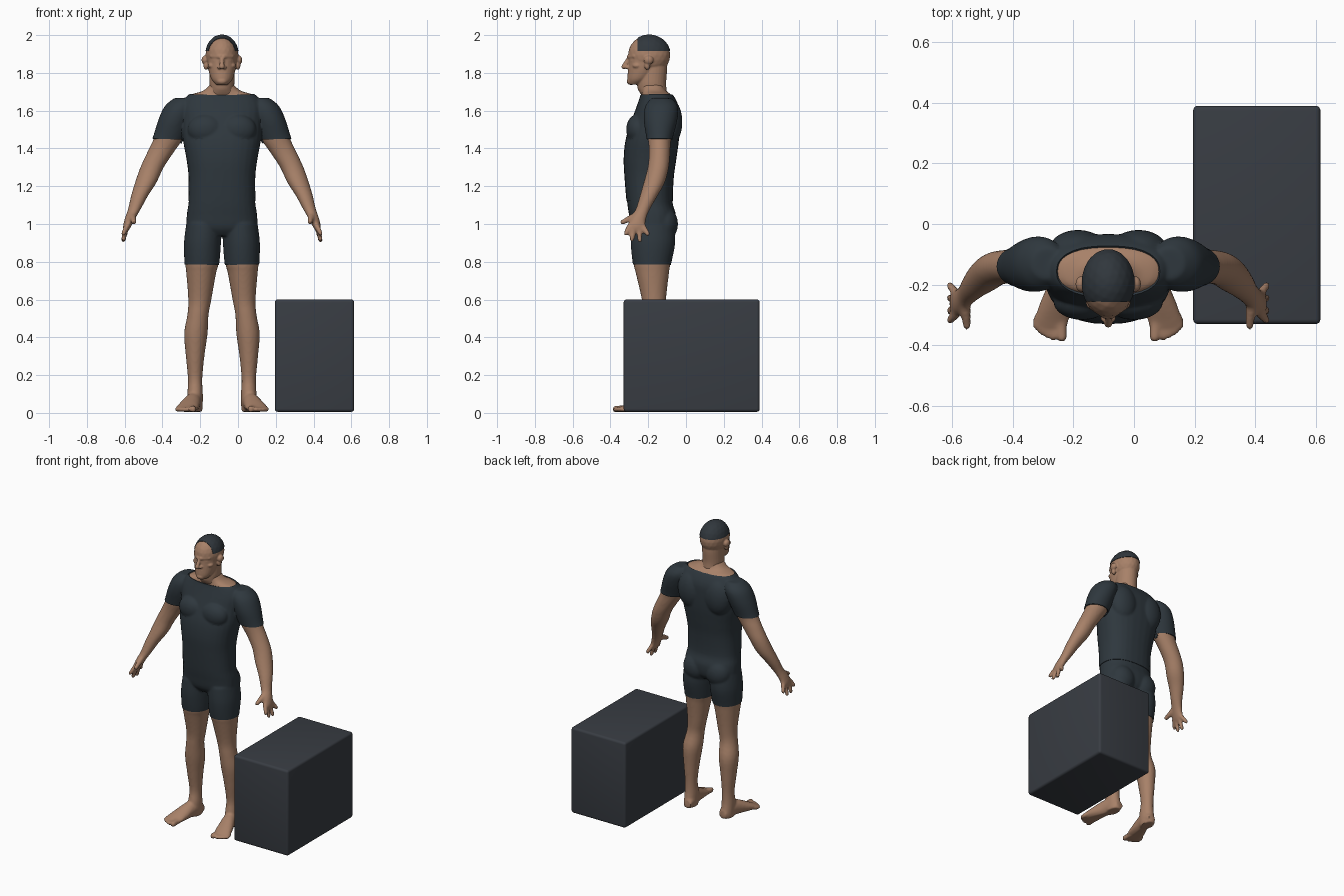
import bpy, bmesh, math
from mathutils import Vector, Matrix

if "Cube" in bpy.data.objects:
    bpy.data.objects.remove(bpy.data.objects["Cube"])

X, Y, Z = Vector((1, 0, 0)), Vector((0, 1, 0)), Vector((0, 0, 1))
MID = -0.085  # x of the figure's own centre line


def material(name, rgb):
    m = bpy.data.materials.new(name)
    m.use_nodes = True
    m.diffuse_color = (*rgb, 1)
    m.node_tree.nodes["Principled BSDF"].inputs["Base Color"].default_value = (*rgb, 1)
    return m


SKIN = material("skin", (0.39, 0.22, 0.14))
CLOTH = material("dark cloth", (0.028, 0.039, 0.048))
HAIR = material("hair", (0.03, 0.038, 0.046))
CASE = material("case grey", (0.04, 0.046, 0.056))


def loft(bm, rings, v=Y, power=2.0, n=28, sub=4):
    """Closed tube through rings (x, y, z, half width, half depth along v)."""
    rings = [Vector(r) for r in rings]
    pts = [rings[0]] + rings + [rings[-1]]
    fine = []
    for i in range(1, len(pts) - 2):
        a, b, c, d = pts[i - 1:i + 3]
        for k in range(sub):
            t = k / sub
            fine.append(0.5 * (2 * b + (c - a) * t + (2 * a - 5 * b + 4 * c - d) * t * t
                               + (3 * b - a - 3 * c + d) * t ** 3))
    fine.append(rings[-1])
    loops = []
    for r in fine:
        loop = []
        for k in range(n):
            a = 2 * math.pi * k / n
            c, s = math.cos(a), math.sin(a)
            u = math.copysign(abs(c) ** (2 / power), c) * r[3]
            w = math.copysign(abs(s) ** (2 / power), s) * r[4]
            loop.append(bm.verts.new(Vector(r[:3]) + X * u + v * w))
        loops.append(loop)
    faces = [bm.faces.new(loops[0]), bm.faces.new(loops[-1])]
    for a, b in zip(loops, loops[1:]):
        for k in range(n):
            j = (k + 1) % n
            faces.append(bm.faces.new((a[k], a[j], b[j], b[k])))
    bmesh.ops.recalc_face_normals(bm, faces=faces)


def blob(bm, centre, radii):
    m = Matrix.Translation(centre) @ Matrix.Diagonal((*radii, 1))
    bmesh.ops.create_icosphere(bm, subdivisions=3, radius=1, matrix=m)


def capsule(bm, a, b, ra, rb, n=6):
    for k in range(n + 1):
        t = k / n
        blob(bm, Vector(a).lerp(Vector(b), t), [ra + (rb - ra) * t] * 3)


def add_object(name, bm, mat):
    me = bpy.data.meshes.new(name)
    bm.to_mesh(me)
    bm.free()
    me.materials.clear()
    me.materials.append(mat)
    ob = bpy.data.objects.new(name, me)
    bpy.context.collection.objects.link(ob)
    return ob


def bake(ob):
    """Apply the object's modifiers and shade it smooth."""
    bpy.context.view_layer.update()
    me = bpy.data.meshes.new_from_object(ob.evaluated_get(bpy.context.evaluated_depsgraph_get()))
    ob.modifiers.clear()
    ob.data = me
    me.shade_smooth()
    me.set_sharp_from_angle(angle=math.radians(50))


def fuse(bm, voxel, repeat):
    """Melt overlapping volumes into one smooth skin, returned as a bmesh."""
    ob = add_object("fused", bm, SKIN)
    mod = ob.modifiers.new("melt", 'REMESH')
    mod.mode, mod.voxel_size = 'VOXEL', voxel
    mod = ob.modifiers.new("soften", 'SMOOTH')
    mod.factor, mod.iterations = 0.5, repeat
    bake(ob)
    out = bmesh.new()
    out.from_mesh(ob.data)
    bpy.data.objects.remove(ob)
    return out


def cut(bm, point, normal):
    bmesh.ops.bisect_plane(bm, geom=bm.verts[:] + bm.edges[:] + bm.faces[:],
                           plane_co=point, plane_no=normal)


def split(bm, rule, parts):
    """Make one object for each region the rule gives; garments get thickness."""
    for name, (mat, thick) in parts.items():
        piece = bm.copy()
        gone = [f for f in piece.faces if rule(f.calc_center_median()) != name]
        bmesh.ops.delete(piece, geom=gone, context='FACES')
        ob = add_object(name, piece, mat)
        ob.location.x = MID
        if thick:
            mod = ob.modifiers.new("thickness", 'SOLIDIFY')
            mod.thickness, mod.offset = thick, 1
        bake(ob)
    bm.free()


# Trunk, from the neck base down to the crotch
bm = bmesh.new()
loft(bm, [(0, -.18, 1.74, .06, .06), (0, -.17, 1.705, .10, .065), (0, -.155, 1.68, .172, .08),
          (0, -.15, 1.62, .21, .105), (0, -.16, 1.55, .205, .12), (0, -.178, 1.45, .2, .134),
          (0, -.19, 1.35, .182, .133), (0, -.195, 1.25, .17, .124), (0, -.192, 1.12, .172, .116),
          (0, -.178, 1.05, .182, .12), (0, -.175, .98, .18, .11), (0, -.175, .94, .13, .08)],
     power=2.4)

for s in (1, -1):
    # Chest, shoulder blade and seat
    blob(bm, (s * .085, -.255, 1.5), (.09, .055, .075))
    blob(bm, (s * .1, -.088, 1.54), (.09, .062, .12))
    blob(bm, (s * .085, -.118, 1.0), (.085, .072, .09))
    # Arm and palm
    arm = [(.2, -.13, 1.66, .05, .05), (.222, -.13, 1.62, .075, .08), (.25, -.135, 1.55, .08, .082),
           (.285, -.14, 1.45, .077, .062), (.325, -.14, 1.38, .07, .056), (.37, -.147, 1.3, .062, .056),
           (.403, -.168, 1.22, .057, .056), (.436, -.197, 1.15, .045, .047),
           (.463, -.228, 1.08, .034, .038), (.486, -.252, 1.03, .028, .042),
           (.503, -.262, .985, .021, .045), (.507, -.262, .965, .012, .035)]
    loft(bm, [(s * r[0], *r[1:]) for r in arm])
    # Fingers and thumb
    for y0, y1, z1 in ((-.298, -.318, .95), (-.275, -.286, .92), (-.25, -.244, .914), (-.228, -.203, .947)):
        capsule(bm, (s * .502, y0, .99), (s * .522, y1, z1), .015, .013)
    capsule(bm, (s * .474, -.262, 1.045), (s * .466, -.335, 1.01), .021, .014)
    # Leg
    leg = [(.095, -.175, 1.0, .09, .11), (.103, -.175, .9, .094, .114), (.106, -.18, .79, .088, .098),
           (.11, -.178, .74, .079, .088), (.117, -.17, .6, .061, .064), (.127, -.168, .52, .056, .06),
           (.138, -.152, .42, .062, .068), (.142, -.145, .3, .049, .056), (.142, -.14, .18, .038, .044),
           (.142, -.145, .1, .041, .052), (.142, -.14, .03, .04, .06), (.142, -.14, .004, .036, .054)]
    loft(bm, [(s * r[0], *r[1:]) for r in leg])
    # Foot and toes
    foot = [(.136, -.085, .035, .028, .028), (.142, -.14, .055, .041, .051), (.155, -.2, .053, .045, .051),
            (.174, -.27, .037, .055, .035), (.186, -.32, .025, .057, .021), (.19, -.345, .02, .046, .014)]
    loft(bm, [(s * r[0], *r[1:]) for r in foot], v=Z)
    capsule(bm, (s * .156, -.32, .022), (s * .153, -.372, .02), .02, .018)
    for x, y in ((.181, -.374), (.201, -.366), (.22, -.354), (.237, -.338)):
        capsule(bm, (s * (x - .004), -.31, .022), (s * x, y, .018), .014, .012)

# Melt the body, flatten the soles and cut the garment edges
body = fuse(bm, .0085, 3)
for v in body.verts:
    v.co.z = max(v.co.z, .006)
NECK, SLEEVE, WAIST, HEM = 1.682, 1.45, 1.122, .785
for z in (NECK, SLEEVE, WAIST, HEM):
    cut(body, (0, 0, z), Z)


def body_region(c):
    on_arm = c.z < SLEEVE and abs(c.x) > .213 + (SLEEVE - c.z) * .4
    if on_arm or c.z > NECK or c.z < HEM:
        return "body"
    return "shirt" if c.z > WAIST else "shorts"


split(body, body_region, {"body": (SKIN, 0), "shirt": (CLOTH, .007), "shorts": (CLOTH, .004)})

# Head: skull, jaw and neck
bm = bmesh.new()
blob(bm, (0, -.195, 1.895), (.087, .112, .106))
loft(bm, [(0, -.16, 1.66, .09, .06), (0, -.178, 1.71, .066, .075), (0, -.182, 1.75, .066, .077),
          (0, -.178, 1.82, .066, .078), (0, -.18, 1.88, .066, .078)])
loft(bm, [(0, -.272, 1.738, .03, .03), (0, -.25, 1.765, .055, .06), (0, -.228, 1.81, .07, .08),
          (0, -.215, 1.86, .077, .09), (0, -.205, 1.91, .08, .1)])
# Nose, mouth and chin
capsule(bm, (0, -.303, 1.878), (0, -.328, 1.833), .010, .014)
blob(bm, (0, -.29, 1.756), (.03, .024, .02))
for z in (1.799, 1.786):
    capsule(bm, (-.017, -.298, z), (.017, -.298, z), .009, .009)
for s in (1, -1):
    # Nostril, brow, eyelid, cheekbone and ear
    blob(bm, (s * .014, -.311, 1.829), (.011, .012, .009))
    capsule(bm, (s * .01, -.3, 1.885), (s * .052, -.272, 1.888), .013, .012)
    blob(bm, (s * .032, -.281, 1.863), (.017, .013, .009))
    blob(bm, (s * .05, -.258, 1.838), (.024, .026, .016))
    blob(bm, (s * .09, -.198, 1.868), (.018, .026, .024))
    blob(bm, (s * .084, -.205, 1.84), (.014, .016, .024))
head = fuse(bm, .0045, 2)

# Hair: a close crop above the hairline
HAIRLINE = 1.915
cut(head, (0, 0, HAIRLINE), Z)
cut(head, (0, -.255, 0), Y)
split(head, lambda c: "hair" if c.z > HAIRLINE and c.y > -.255 else "head",
      {"head": (SKIN, 0), "hair": (HAIR, .003)})

# Case standing beside the figure
bm = bmesh.new()
bmesh.ops.create_cube(bm, size=1, matrix=Matrix.Translation((.405, .03, .303))
                      @ Matrix.Diagonal((.42, .72, .595, 1)))
case = add_object("case", bm, CASE)
mod = case.modifiers.new("rounded edges", 'BEVEL')
mod.width, mod.segments = .016, 4
bake(case)
